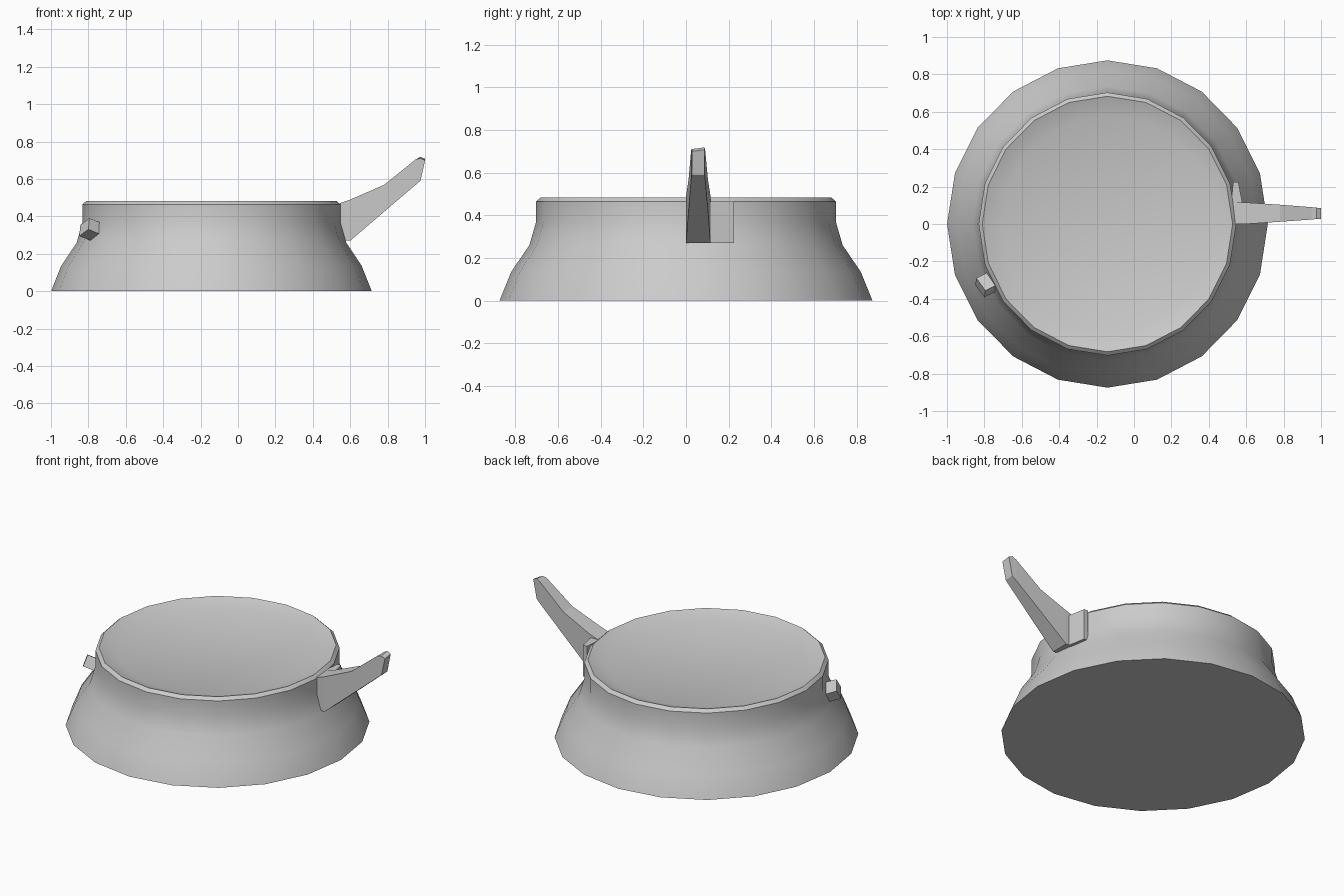
import bpy, bmesh, math
from mathutils import Matrix, Vector

if "Cube" in bpy.data.objects:
    bpy.data.objects.remove(bpy.data.objects["Cube"])

CX, SIDES = -0.142, 20


def make_object(name, verts, faces, smooth=False):
    mesh = bpy.data.meshes.new(name)
    mesh.from_pydata(verts, [], faces)
    bm = bmesh.new()
    bm.from_mesh(mesh)
    bmesh.ops.recalc_face_normals(bm, faces=bm.faces)
    bm.to_mesh(mesh)
    bm.free()
    obj = bpy.data.objects.new(name, mesh)
    bpy.context.collection.objects.link(obj)
    if smooth:
        bpy.context.view_layer.objects.active = obj
        obj.select_set(True)
        bpy.ops.object.shade_smooth_by_angle(angle=math.radians(30))
        obj.select_set(False)
    return obj


def loft(name, rings, smooth=False):
    n = len(rings[0])
    verts = [p for ring in rings for p in ring]
    faces = [(r * n + i, r * n + (i + 1) % n, (r + 1) * n + (i + 1) % n, (r + 1) * n + i)
             for r in range(len(rings) - 1) for i in range(n)]
    faces += [tuple(range(n)), tuple(range(len(verts) - n, len(verts)))]
    return make_object(name, verts, faces, smooth)


# Flared body with a narrow rim and a shallow recessed top
profile = [(0.875, 0), (0.82, 0.135), (0.735, 0.26), (0.703, 0.37),
           (0.703, 0.465), (0.683, 0.483), (0.578, 0.445)]
angles = [2 * math.pi * i / SIDES for i in range(SIDES)]
loft("body", [[(CX + 0.98 * r * math.cos(a), r * math.sin(a), z) for a in angles]
              for r, z in profile], smooth=True)

# Upswept tapering handle: x, bottom z, top z, near y, far y
sections = [(0.42, 0.30, 0.44, 0.02, 0.10), (0.50, 0.28, 0.455, 0.0, 0.118),
            (0.60, 0.27, 0.49, 0.0, 0.115), (0.78, 0.424, 0.568, 0.012, 0.103),
            (0.95, 0.569, 0.705, 0.024, 0.09)]
rings = [[(x, y0, b), (x, y1, b), (x, y1, t), (x, y0, t)] for x, b, t, y0, y1 in sections]
rings.append([(0.975, 0.027, 0.59), (0.975, 0.087, 0.59),
              (0.975, 0.087, 0.719), (0.975, 0.027, 0.711)])
rings.append([(0.976, 0.028, 0.592), (0.976, 0.086, 0.592),
              (1.0, 0.086, 0.708), (1.0, 0.028, 0.700)])
loft("handle", rings)

# Small gusset beside the handle
plan = [(0.52, 0.11), (0.58, 0.11), (0.558, 0.225), (0.53, 0.225)]
loft("handle_gusset", [[(x, y, z) for x, y in plan] for z in (0.27, 0.465)])

# Small tilted knob on the sloping wall
knob = bpy.data.meshes.new("side_knob")
bm = bmesh.new()
bmesh.ops.create_cube(bm, size=1)
bm.transform(Matrix.Translation(Vector((-0.79, -0.325, 0.33)))
             @ Matrix.Rotation(math.radians(207), 4, 'Z')
             @ Matrix.Rotation(math.radians(-20), 4, 'Y')
             @ Matrix.Rotation(math.radians(25), 4, 'X')
             @ Matrix.Diagonal((0.075, 0.09, 0.07, 1)))
bm.to_mesh(knob)
bm.free()
bpy.context.collection.objects.link(bpy.data.objects.new("side_knob", knob))
